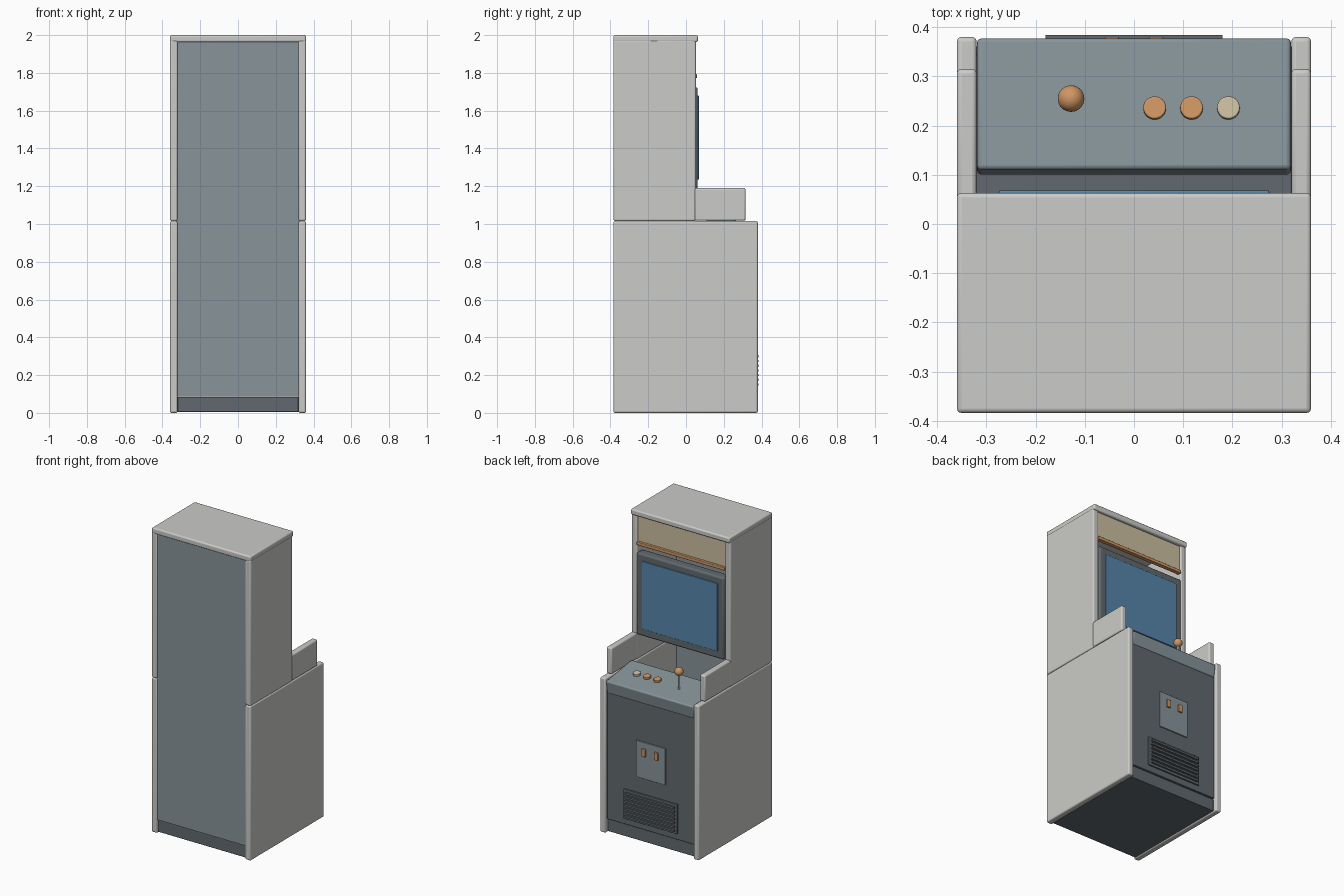
import bpy
import math

if "Cube" in bpy.data.objects:
    bpy.data.objects.remove(bpy.data.objects["Cube"], do_unlink=True)


def linear(c):
    return c / 12.92 if c <= 0.04045 else ((c + 0.055) / 1.055) ** 2.4


def material(name, hex_code):
    rgb = [linear(int(hex_code[i:i + 2], 16) / 255) for i in (0, 2, 4)]
    m = bpy.data.materials.new(name)
    m.use_nodes = True
    m.diffuse_color = (*rgb, 1)
    m.node_tree.nodes["Principled BSDF"].inputs["Base Color"].default_value = (*rgb, 1)
    return m


grey = material("light grey", "CBCBC8")
slate = material("slate blue grey", "87949A")
dark = material("dark grey", "61696E")
blue = material("screen blue", "5686AC")
cream = material("cream", "CCBFA0")
orange = material("orange", "CF9663")


def finish(ob, name, mat, bevel=0.0):
    ob.name = name
    ob.data.materials.append(mat)
    if bevel:
        mod = ob.modifiers.new("soft edges", "BEVEL")
        mod.width = bevel
        mod.segments = 3
    bpy.ops.object.shade_smooth_by_angle(angle=math.radians(35))
    return ob


def box(name, mat, x, y, z, bevel=0.0):
    """Box given by its (min, max) range on each axis."""
    bpy.ops.mesh.primitive_cube_add(size=1, location=[sum(r) / 2 for r in (x, y, z)])
    ob = bpy.context.object
    ob.scale = [r[1] - r[0] for r in (x, y, z)]
    bpy.ops.object.transform_apply(location=False, rotation=False, scale=True)
    return finish(ob, name, mat, bevel)


def cylinder(name, mat, radius, depth, location, rotation=(0, 0, 0), bevel=0.0):
    bpy.ops.mesh.primitive_cylinder_add(vertices=32, radius=radius, depth=depth,
                                        location=location, rotation=rotation)
    return finish(bpy.context.object, name, mat, bevel)


# Side walls: lower panel, upper panel and arm rest on each side
for side, s in (("left", 1), ("right", -1)):
    x = sorted((0.32 * s, 0.36 * s))
    box(side + "_lower_side", grey, x, (-0.384, 0.38), (0, 1.016), 0.009)
    box(side + "_upper_side", grey, x, (-0.384, 0.052), (1.016, 1.975), 0.009)
    box(side + "_arm_rest", grey, x, (0.045, 0.315), (1.018, 1.19), 0.009)

# Hollow shell: cap, back panel, base and front door
box("top_cap", grey, (-0.36, 0.36), (-0.384, 0.063), (1.963, 2.0), 0.009)
box("back_panel", slate, (-0.328, 0.328), (-0.379, -0.36), (0.088, 1.966))
box("base", dark, (-0.32, 0.32), (-0.37, 0.355), (0.005, 0.085), 0.003)
box("front_door", dark, (-0.32, 0.32), (0.34, 0.363), (0.088, 0.96), 0.003)

# Lit sign and its trim
box("sign", cream, (-0.32, 0.32), (0.02, 0.042), (1.79, 1.965))
box("sign_trim", orange, (-0.32, 0.32), (0.03, 0.058), (1.772, 1.793), 0.004)

# Screen and surround
box("screen_surround", dark, (-0.318, 0.318), (0.0, 0.062), (1.185, 1.725), 0.012)
box("screen", blue, (-0.275, 0.275), (0.05, 0.068), (1.235, 1.68), 0.003)

# Sloping control panel
tilt = math.radians(-8.5)
normal = (0, -math.sin(tilt), math.cos(tilt))


def on_panel(x, y, height=0.0):
    """Point a given height above the panel's top face."""
    z = 1.02 + (y - 0.245) * math.tan(tilt)
    return (x, y + normal[1] * height, z + normal[2] * height)


panel = box("control_panel", slate, (-0.319, 0.319), (0.11, 0.38), (0, 0.085), 0.009)
panel.location = on_panel(0, 0.245, -0.0425)
panel.rotation_euler.x = tilt

# Buttons
for i, mat in enumerate((orange, orange, cream)):
    cylinder(f"button_{i + 1}", mat, 0.023, 0.03, on_panel(0.042 + 0.075 * i, 0.235, 0.0),
             (tilt, 0, 0), 0.003)

# Joystick
cylinder("joystick_stick", grey, 0.006, 0.12, (-0.128, 0.255, 1.07))
bpy.ops.mesh.primitive_uv_sphere_add(segments=32, ring_count=16, radius=0.027,
                                     location=(-0.128, 0.255, 1.135))
finish(bpy.context.object, "joystick_ball", orange)

# Coin plate with two slots
box("coin_plate", slate, (-0.107, 0.107), (0.355, 0.37), (0.425, 0.665), 0.002)
for i, x in enumerate((-0.045, 0.045)):
    box(f"coin_slot_{i + 1}", orange, (x - 0.014, x + 0.014), (0.36, 0.38),
        (0.575, 0.625), 0.002)

# Vent plate with slats
box("vent_plate", dark, (-0.195, 0.195), (0.355, 0.372), (0.128, 0.322), 0.002)
for i in range(7):
    z = 0.15 + 0.025 * i
    box(f"vent_slat_{i + 1}", dark, (-0.18, 0.18), (0.365, 0.384), (z - 0.006, z + 0.006))
